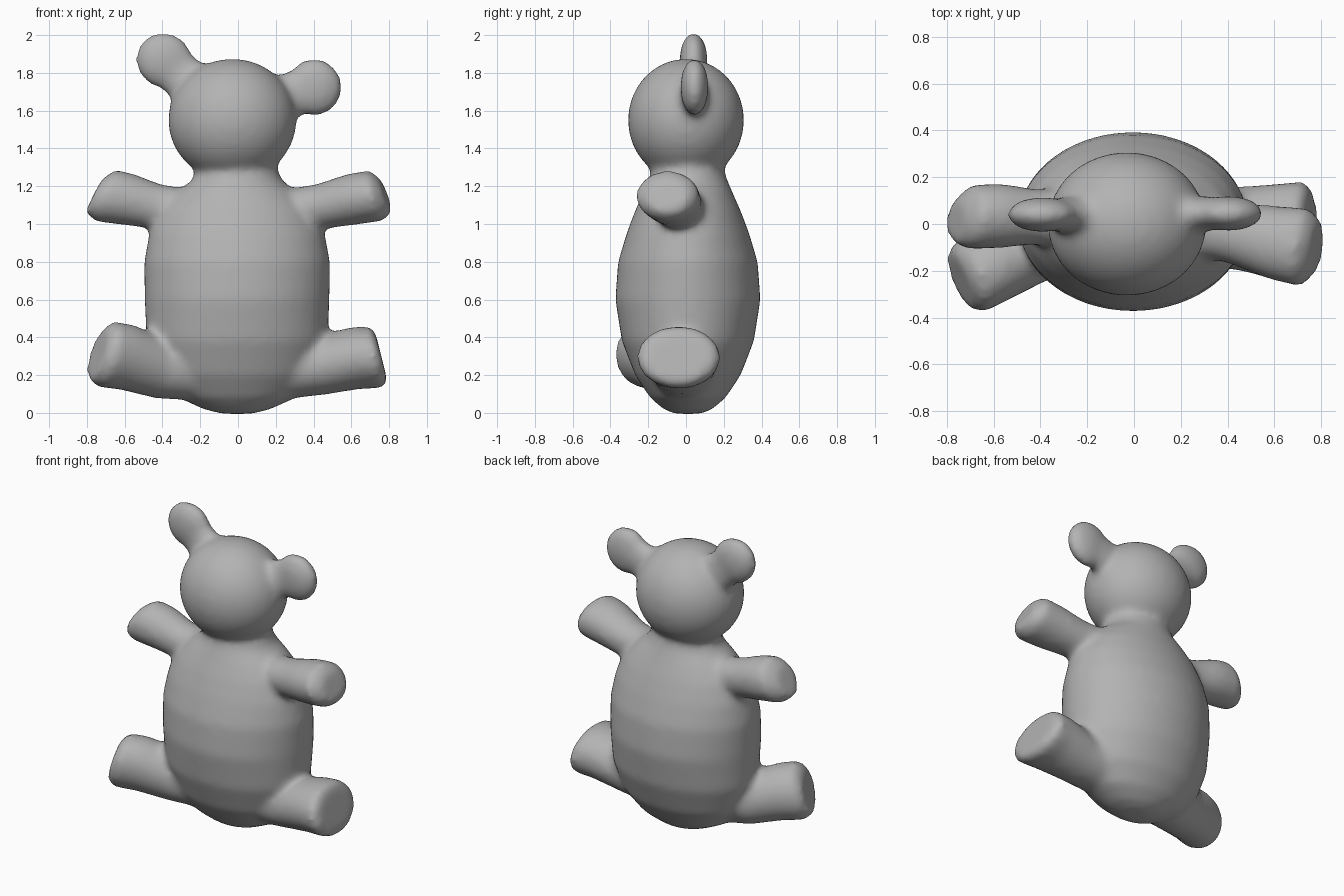
import bpy, bmesh
from math import sin, cos, pi
from mathutils import Vector, Matrix

if "Cube" in bpy.data.objects:
    bpy.data.objects.remove(bpy.data.objects["Cube"], do_unlink=True)

plush = bpy.data.materials.new("plain grey")
plush.use_nodes = True
grey = (0.45, 0.45, 0.45, 1)
plush.diffuse_color = grey
plush.node_tree.nodes["Principled BSDF"].inputs["Base Color"].default_value = grey

bm = bmesh.new()


def loft(rings):
    """Skin a list of point rings and cap both ends."""
    loops = [[bm.verts.new(p) for p in ring] for ring in rings]
    n = len(loops[0])
    for a, b in zip(loops, loops[1:]):
        for i in range(n):
            j = (i + 1) % n
            bm.faces.new((a[i], a[j], b[j], b[i]))
    bm.faces.new(loops[0][::-1])
    bm.faces.new(loops[-1])


def limb(side, yaw, lean, stations):
    """Oval tube: stations are x, y, z, half width, half height."""
    across = Vector((side * sin(yaw), cos(yaw), 0))
    rings = []
    for k, (x, y, z, w, h) in enumerate(stations):
        up = Vector((-side * lean * k / (len(stations) - 1), 0, 1))
        rings.append([Vector((side * x, y, z)) + across * w * cos(t) + up * h * sin(t)
                      for t in (2 * pi * i / 20 for i in range(20))])
    loft(rings)


def ellipsoid(centre, radii, turn=0):
    m = Matrix.Translation(centre) @ Matrix.Rotation(turn, 4, 'Y') @ Matrix.Diagonal((*radii, 1))
    bmesh.ops.create_uvsphere(bm, u_segments=40, v_segments=24, radius=1, matrix=m)


# Torso: z, half width, half depth
torso = [(-0.005, .08, .07), (.02, .18, .13), (.08, .31, .2), (.2, .42, .28), (.38, .48, .35),
         (.6, .49, .385), (.8, .493, .37), (.95, .465, .325), (1.07, .41, .28),
         (1.16, .33, .24), (1.23, .24, .21), (1.32, .2, .18)]
loft([[(w * cos(t) - .005, d * sin(t) + .01, z) for t in (2 * pi * i / 40 for i in range(40))]
      for z, w, d in torso])

# Head
ellipsoid((-.03, 0, 1.55), (.34, .308, .325))

# Ears, each a flat disc on a short stalk
ellipsoid((-.39, .04, 1.865), (.155, .075, .147), .6)
ellipsoid((-.29, .04, 1.775), (.15, .075, .125), .7)
ellipsoid((.405, .045, 1.725), (.147, .075, .153), -.2)
ellipsoid((.3, .045, 1.69), (.15, .075, .12))

# Arms
limb(1, .12, .35, [(.2, 0, 1.07, .12, .11), (.42, -.04, 1.09, .13, .12),
                   (.6, -.08, 1.13, .16, .135), (.73, -.1, 1.15, .17, .135),
                   (.785, -.1, 1.15, .11, .09)])
limb(-1, -.05, .5, [(.2, .02, 1.07, .12, .11), (.42, .03, 1.09, .12, .12),
                    (.58, .035, 1.13, .14, .135), (.7, .03, 1.15, .14, .14),
                    (.765, .01, 1.15, .09, .09)])

# Legs
limb(1, 0, .25, [(.15, 0, .2, .17, .14), (.45, -.02, .255, .18, .16),
                 (.62, -.035, .29, .21, .165), (.73, -.04, .295, .225, .165),
                 (.76, -.04, .295, .18, .13)])
limb(-1, .35, .3, [(.15, -.02, .2, .17, .14), (.42, -.09, .24, .16, .165),
                   (.59, -.17, .295, .165, .175), (.7, -.225, .31, .165, .175),
                   (.745, -.24, .31, .13, .13)])

bmesh.ops.recalc_face_normals(bm, faces=bm.faces)
mesh = bpy.data.meshes.new("bear_body")
bm.to_mesh(mesh)
bm.free()
mesh.materials.append(plush)
bear = bpy.data.objects.new("bear_body", mesh)
bpy.context.collection.objects.link(bear)

# Fuse the parts and soften the joins
fuse = bear.modifiers.new("fuse", 'REMESH')
fuse.mode = 'VOXEL'
fuse.voxel_size = 0.02
fuse.use_smooth_shade = True
soften = bear.modifiers.new("soften", 'SMOOTH')
soften.factor = 0.5
soften.iterations = 14
